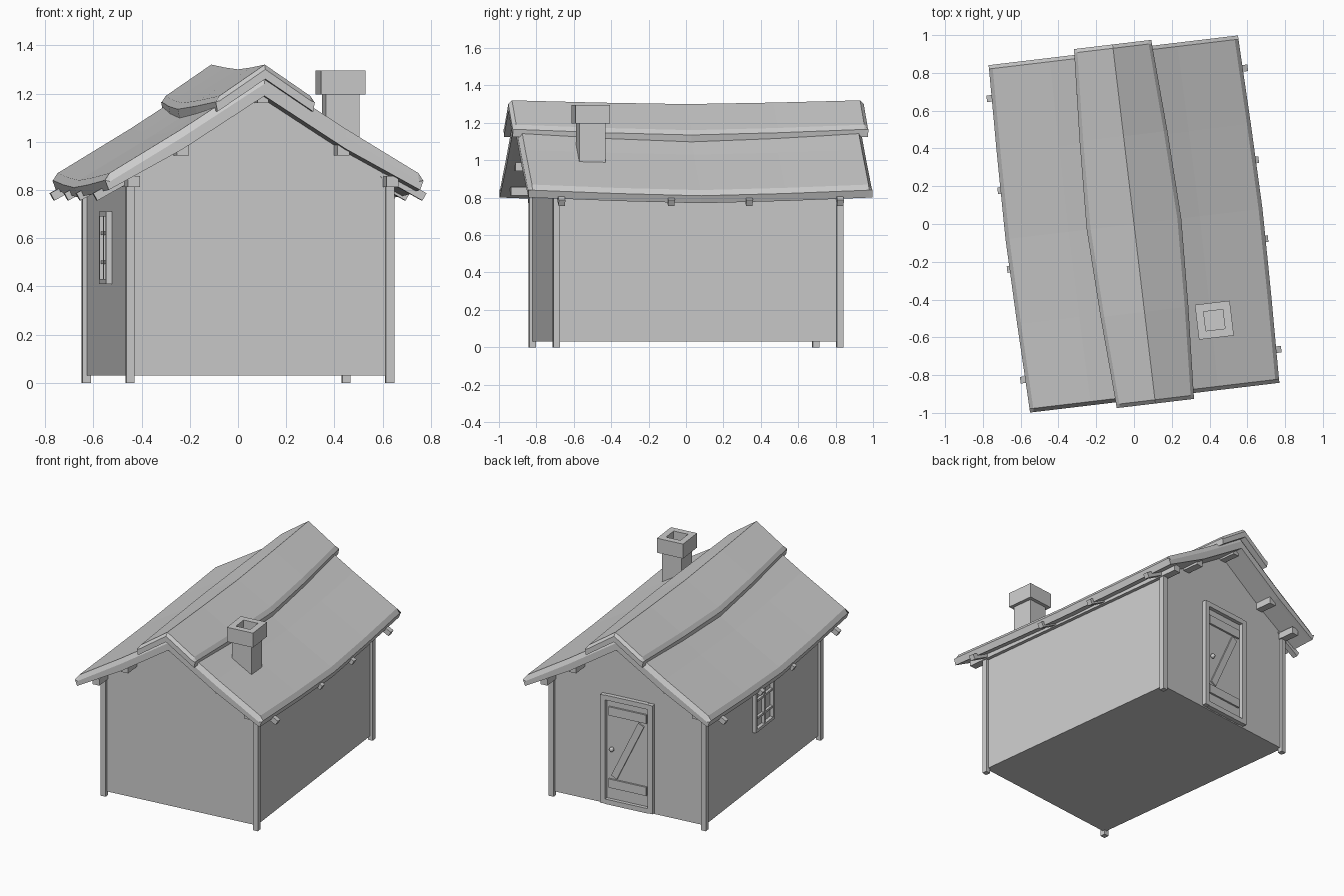
import bpy, bmesh, math
from mathutils import Matrix, Vector

cube = bpy.data.objects.get("Cube")
if cube:
    bpy.data.objects.remove(cube, do_unlink=True)

TURN = math.radians(6.8)   # the whole house stands slightly turned

grey = bpy.data.materials.new("plain grey")
grey.use_nodes = True
grey.diffuse_color = (0.6, 0.6, 0.6, 1)
grey.node_tree.nodes["Principled BSDF"].inputs["Base Color"].default_value = (0.6, 0.6, 0.6, 1)


def finish(name, bm):
    bmesh.ops.recalc_face_normals(bm, faces=bm.faces)
    mesh = bpy.data.meshes.new(name)
    bm.to_mesh(mesh)
    bm.free()
    mesh.materials.append(grey)
    obj = bpy.data.objects.new(name, mesh)
    obj.rotation_euler.z = TURN
    bpy.context.collection.objects.link(obj)
    return obj


def box(name, centre, size, tilt=0.0):
    """Box, optionally tilted about the y axis."""
    bm = bmesh.new()
    m = (Matrix.Translation(centre) @ Matrix.Rotation(tilt, 4, 'Y')
         @ Matrix.Diagonal((*size, 1)))
    bmesh.ops.create_cube(bm, size=1, matrix=m)
    return finish(name, bm)


def loft(name, rings):
    """Closed solid through rings of equal point count."""
    bm = bmesh.new()
    loops = [[bm.verts.new(p) for p in ring] for ring in rings]
    n = len(loops[0])
    for a, b in zip(loops, loops[1:]):
        for i in range(n):
            j = (i + 1) % n
            bm.faces.new((a[i], a[j], b[j], b[i]))
    bm.faces.new(loops[0])
    bm.faces.new(loops[-1])
    return finish(name, bm)


def sagging_roof(name, top, bottom, length, chamfer, widen, sink):
    """Gabled slab with chamfered rim that sags and widens halfway along.
    top and bottom are half profiles running from ridge to eave."""
    edge = top[-1][0]

    def ring(y, sag, drop):
        def place(p, s, d):
            f = p[0] / edge
            return (s * (p[0] + widen * sag * f), y,
                    p[1] - d - sag * (0.02 + (sink - 0.02) * f))
        # the rim point below the chamfer is not lowered at the ends
        ds = [drop] * (len(top) - 1) + [0]
        up = list(zip(top, ds))
        low = [(p, 0) for p in bottom]
        right = [place(p, 1, d) for p, d in up + low[::-1]]
        left = [place(p, -1, d) for p, d in (up + low[::-1])[::-1]]
        return right + left[1:-1]

    rings = [ring(-length, 0, chamfer)]
    inner = length - 0.02
    for t, sag in ((-1, 0), (-0.5, 0.6), (0, 1), (0.5, 0.6), (1, 0)):
        rings.append(ring(t * inner, sag, 0))
    rings.append(ring(length, 0, chamfer))
    return loft(name, rings)


# Walls with gables
half = [(0.542, 0.03), (0.542, 0.855), (0, 1.185)]
outline = half + [(-x, z) for x, z in half[1::-1]]
loft("walls", [[(x, y, z) for x, z in outline] for y in (-0.763, 0.763)])

# Corner posts
for sx in (-1, 1):
    for sy in (-1, 1):
        box("corner_post", (sx * 0.542, sy * 0.763, 0.425), (0.035, 0.035, 0.85))

# Roof and ridge cap
sagging_roof("roof", [(0, 1.275), (0.34, 1.055), (0.645, 0.87), (0.665, 0.84)],
             [(0, 1.19), (0.34, 0.97), (0.65, 0.8)], 0.926, 0.035, 0.02, 0.03)
sagging_roof("ridge_cap", [(0, 1.32), (0.19, 1.19), (0.207, 1.165)],
             [(0, 1.26), (0.2, 1.125)], 0.957, 0.02, 0.045, 0.03)

# Purlins sticking out at both gables
box("ridge_beam", (0, 0, 1.18), (0.045, 1.76, 0.04))
for s in (-1, 1):
    box("middle_purlin", (s * 0.335, 0, 0.965), (0.05, 1.76, 0.045))
    box("eave_purlin", (s * 0.54, 0, 0.835), (0.05, 1.76, 0.045))
    # Rafter tails under the eaves
    for y in (-0.75, -0.16, 0.26, 0.75):
        box("rafter_tail", (s * 0.6, y, 0.82), (0.2, 0.035, 0.035), s * 0.51)

# Chimney with hollow top
cx, cy = 0.362, -0.556
box("chimney_stack", (cx, cy, 1.06), (0.14, 0.14, 0.3))


def square(r, z):
    return [(cx + r * a, cy + r * b, z) for a, b in ((-1, -1), (1, -1), (1, 1), (-1, 1))]


loft("chimney_top", [square(0.093, 1.195), square(0.093, 1.295),
                     square(0.051, 1.295), square(0.051, 1.21)])

# Door in the back gable
wall_y = 0.763
box("door", (0, wall_y, 0.41), (0.31, 0.01, 0.7))
for s in (-1, 1):
    box("door_jamb", (s * 0.168, wall_y + 0.01, 0.415), (0.036, 0.04, 0.75))
for z in (0.055, 0.775):
    box("door_rail", (0, wall_y + 0.01, z), (0.3, 0.04, 0.034))
low, high = Vector((0.105, 0, 0.21)), Vector((-0.105, 0, 0.65))
for z in (0.18, 0.68):
    box("door_batten", (0, wall_y + 0.009, z), (0.27, 0.016, 0.06))
span = high - low
box("door_brace", ((low + high) / 2).xyz + Vector((0, wall_y + 0.008, 0)),
    (0.045, 0.014, span.length - 0.04), math.atan2(span.x, span.z))
bm = bmesh.new()
bmesh.ops.create_uvsphere(bm, u_segments=10, v_segments=6, radius=0.016,
                          matrix=Matrix.Translation((0.11, wall_y + 0.02, 0.42)))
finish("door_knob", bm)

# Window in the right-hand wall
wx, wz = -0.546, 0.56
for s in (-1, 1):
    box("window_stile", (wx - 0.004, s * 0.115, wz), (0.032, 0.02, 0.3))
    box("window_rail", (wx - 0.004, 0, wz + s * 0.14), (0.032, 0.21, 0.02))
    box("window_bar", (wx - 0.002, 0, wz + s * 0.06), (0.024, 0.21, 0.014))
box("window_mullion", (wx - 0.003, 0, wz), (0.026, 0.016, 0.26))
